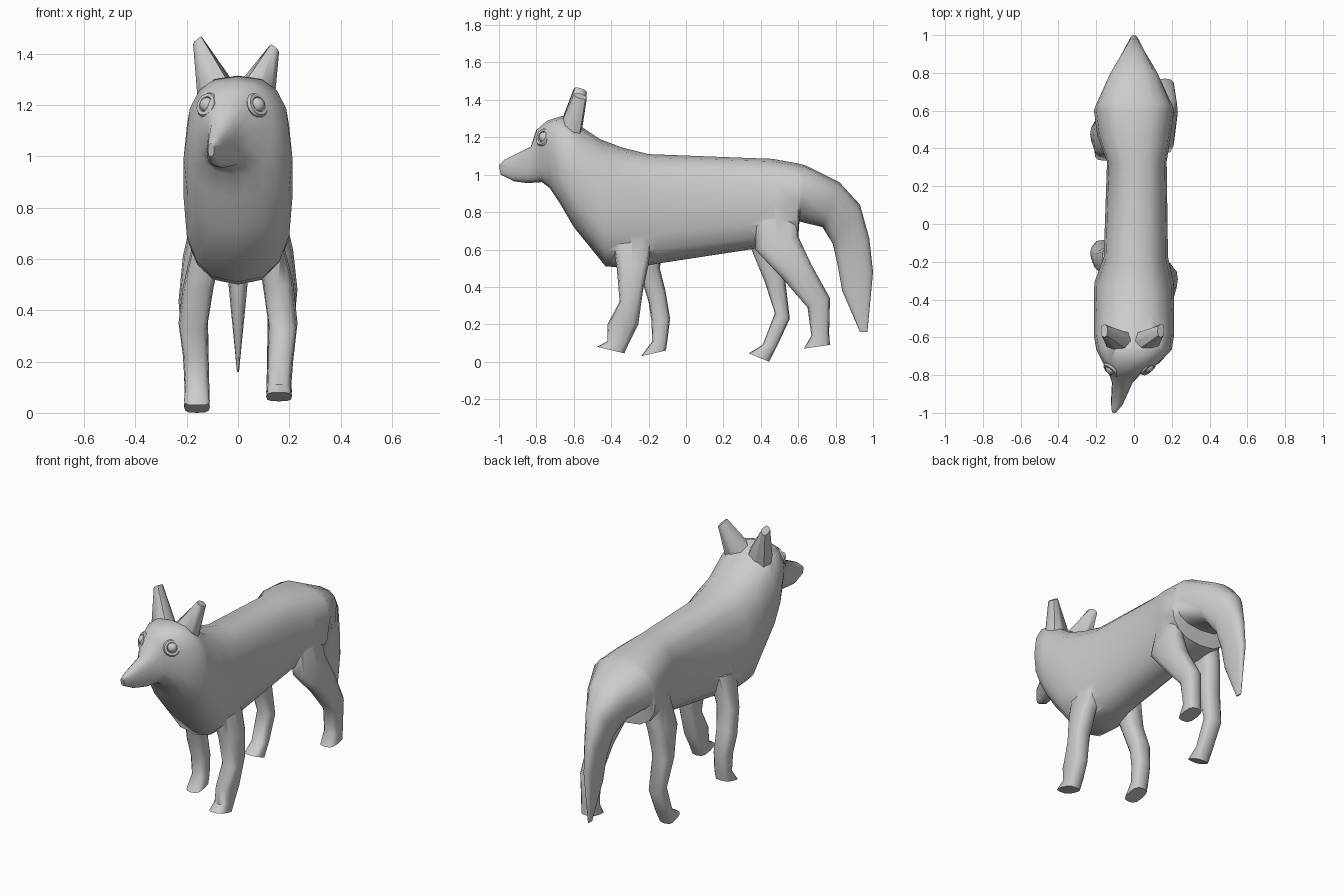
import bpy, bmesh, math
from mathutils import Vector

if "Cube" in bpy.data.objects:
    bpy.data.objects.remove(bpy.data.objects["Cube"])


def smooth(ob):
    bpy.ops.object.select_all(action='DESELECT')
    ob.select_set(True)
    bpy.context.view_layer.objects.active = ob
    bpy.ops.object.shade_smooth_by_angle(angle=math.radians(50))


def loft(name, rings, sides=12, power=2.4, slope=0.0):
    """Skin rings given as (y1, z1, y2, z2, centre x, half width);
    each ring spans the side-view segment 1-2 and the x axis."""
    def bend(v):
        return math.copysign(abs(v) ** (2 / power), v) if abs(v) > 1e-6 else 0
    bm = bmesh.new()
    loops = []
    for y1, z1, y2, z2, cx, w in rings:
        a, b = Vector((cx, y1, z1)), Vector((cx, y2, z2))
        loop = []
        for i in range(sides):
            t = 2 * math.pi * i / sides
            s = w * bend(math.sin(t))
            p = (a + b) / 2 + (a - b) / 2 * bend(math.cos(t))
            loop.append(bm.verts.new(p + Vector((s, 0, slope * s))))
        loops.append(loop)
    for l0, l1 in zip(loops, loops[1:]):
        for i in range(sides):
            j = (i + 1) % sides
            bm.faces.new((l0[i], l0[j], l1[j], l1[i]))
    bm.faces.new(loops[0])
    bm.faces.new(loops[-1])
    bmesh.ops.recalc_face_normals(bm, faces=bm.faces)
    me = bpy.data.meshes.new(name)
    bm.to_mesh(me)
    bm.free()
    ob = bpy.data.objects.new(name, me)
    bpy.context.collection.objects.link(ob)
    smooth(ob)
    return ob


def leg(name, side, sections):
    """All legs share the same front-view outline from hip to sole."""
    outline = [(0.11, 0.06), (0.155, 0.06), (0.175, 0.057),
               (0.165, 0.05), (0.16, 0.048), (0.16, 0.05)]
    rings = [(*s, side * cx, w) for s, (cx, w) in zip(sections, outline)]
    return loft(name, rings, power=3)


# Body: turned snout, head, chest, waist and rump running into the tail
body = loft("body", [
    (-1.00, 1.05, -0.99, 1.00, -0.105, 0.012),
    (-0.97, 1.08, -0.92, 0.965, -0.09, 0.032),
    (-0.83, 1.15, -0.85, 0.955, -0.062, 0.055),
    (-0.80, 1.24, -0.77, 0.96, -0.045, 0.09),
    (-0.74, 1.29, -0.73, 0.93, -0.015, 0.15),
    (-0.66, 1.315, -0.67, 0.84, 0, 0.20),
    (-0.58, 1.27, -0.60, 0.72, 0, 0.212),
    (-0.46, 1.19, -0.43, 0.51, 0, 0.213),
    (-0.34, 1.145, -0.28, 0.50, 0, 0.21),
    (-0.20, 1.11, -0.15, 0.525, 0.01, 0.17),
    (0.32, 1.09, 0.34, 0.60, 0.015, 0.158),
    (0.46, 1.085, 0.48, 0.625, 0, 0.195),
    (0.60, 1.06, 0.60, 0.65, 0, 0.212),
    (0.64, 1.05, 0.605, 0.75, 0, 0.205),
    (0.82, 0.96, 0.73, 0.72, 0, 0.135),
    (0.93, 0.84, 0.785, 0.63, 0, 0.075),
    (0.98, 0.66, 0.81, 0.52, 0, 0.045),
    (1.00, 0.48, 0.835, 0.38, 0, 0.03),
    (0.97, 0.16, 0.93, 0.16, 0, 0.004),
], sides=16, power=2.5)

# Legs, caught mid stride, with their tops sunk in the body
front_right = leg("front_leg_right", 1, [
    (-0.40, 0.68, -0.18, 0.70), (-0.37, 0.50, -0.20, 0.52),
    (-0.355, 0.32, -0.23, 0.38), (-0.42, 0.20, -0.255, 0.20),
    (-0.42, 0.11, -0.30, 0.11), (-0.475, 0.08, -0.33, 0.045)])
front_left = leg("front_leg_left", -1, [
    (-0.30, 0.68, -0.11, 0.70), (-0.25, 0.48, -0.14, 0.50),
    (-0.20, 0.32, -0.11, 0.38), (-0.185, 0.22, -0.085, 0.23),
    (-0.18, 0.11, -0.10, 0.11), (-0.24, 0.03, -0.107, 0.06)])
hind_right = leg("hind_leg_right", 1, [
    (0.37, 0.80, 0.59, 0.86), (0.37, 0.60, 0.60, 0.67),
    (0.52, 0.44, 0.67, 0.52), (0.65, 0.29, 0.77, 0.34),
    (0.67, 0.14, 0.765, 0.15), (0.63, 0.07, 0.77, 0.09)])
hind_left = leg("hind_leg_left", -1, [
    (0.37, 0.80, 0.59, 0.82), (0.35, 0.60, 0.56, 0.62),
    (0.42, 0.43, 0.53, 0.44), (0.475, 0.26, 0.555, 0.23),
    (0.41, 0.09, 0.49, 0.09), (0.335, 0.045, 0.445, 0.0)])
parts = [front_right, front_left, hind_right, hind_left]

# Broad-based ears leaning outwards
for side, shift, lift in ((1, 0.0, 0.0), (-1, -0.015, 0.03)):
    parts.append(loft("ear", [
        (-0.70, 1.20, -0.565, 1.18, 0.055 * side + shift, 0.08),
        (-0.60, 1.43 + lift, -0.53, 1.41 + lift, 0.142 * side + shift, 0.018),
    ], sides=8, slope=-0.75 * side))

# Weld limbs and ears onto the body so no hidden surfaces remain inside
for part in parts:
    weld = body.modifiers.new("weld", 'BOOLEAN')
    weld.operation = 'UNION'
    weld.solver = 'EXACT'
    weld.object = part
    smooth_target = body
    bpy.context.view_layer.objects.active = body
    bpy.ops.object.modifier_apply(modifier=weld.name)
    bpy.data.objects.remove(part)
smooth(body)

# Eyes with raised rims
for side, ex, ey, label in ((1, 0.075, -0.762, "right"), (-1, -0.12, -0.772, "left")):
    bpy.ops.mesh.primitive_torus_add(
        major_segments=14, minor_segments=6, major_radius=0.038, minor_radius=0.013,
        location=(ex, ey, 1.2),
        rotation=(math.radians(70), 0, math.radians(42 * side)))
    bpy.context.object.name = "eye_rim_" + label
    smooth(bpy.context.object)
    bpy.ops.mesh.primitive_uv_sphere_add(
        segments=12, ring_count=8, radius=0.03, location=(ex, ey + 0.005, 1.2))
    bpy.context.object.name = "eye_" + label
    smooth(bpy.context.object)
